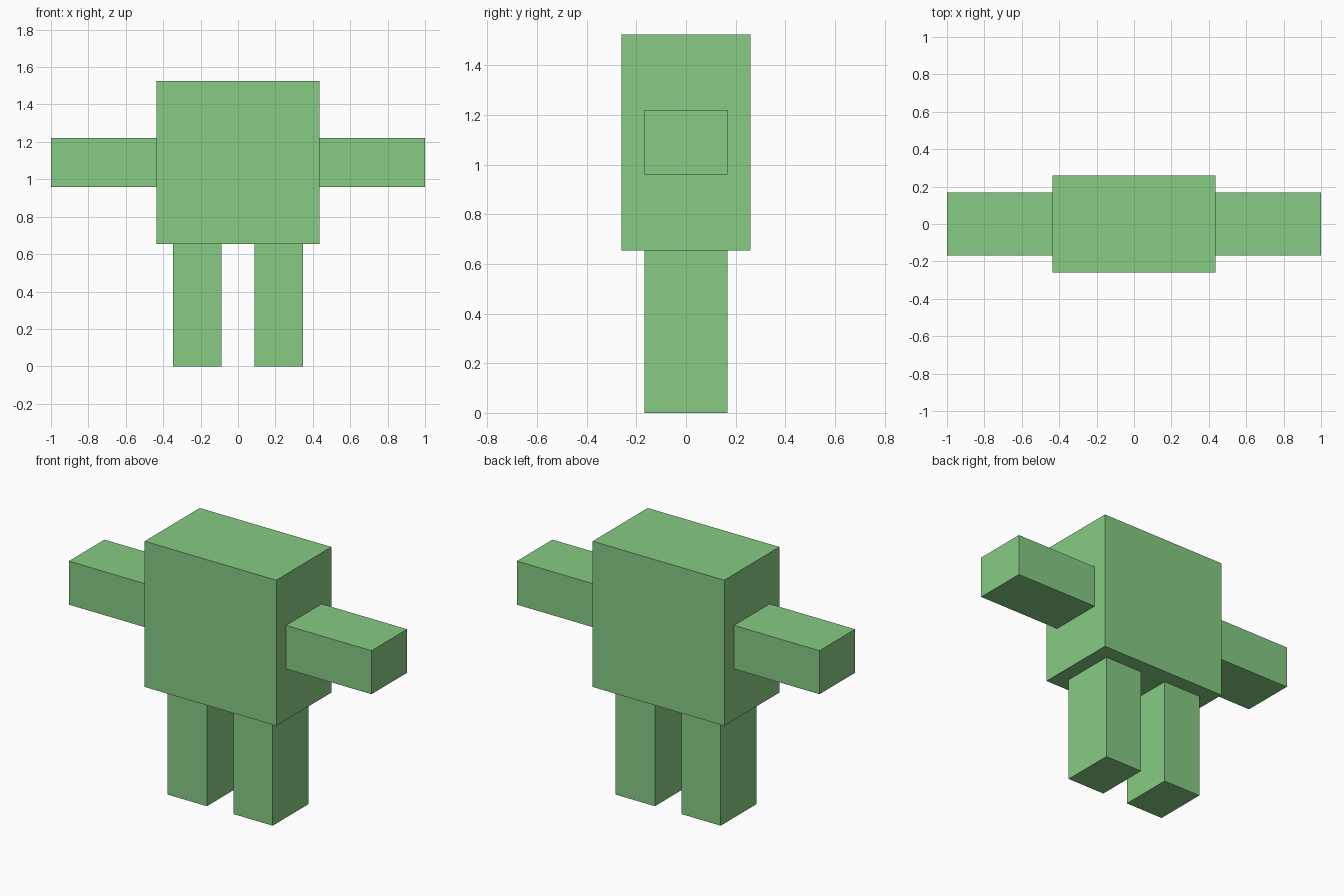
import bpy

if "Cube" in bpy.data.objects:
    bpy.data.objects.remove(bpy.data.objects["Cube"])

green = bpy.data.materials.new("leaf_green")
green.diffuse_color = (0.24, 0.6, 0.23, 1)
green.use_nodes = True
green.node_tree.nodes["Principled BSDF"].inputs["Base Color"].default_value = green.diffuse_color


def box(name, lo, hi):
    """Axis-aligned box between two corners."""
    centre = [(a + b) / 2 for a, b in zip(lo, hi)]
    bpy.ops.mesh.primitive_cube_add(size=1, location=centre)
    ob = bpy.context.object
    ob.name = name
    ob.scale = [b - a for a, b in zip(lo, hi)]
    bpy.ops.object.transform_apply(location=False, rotation=False, scale=True)
    ob.data.materials.append(green)
    return ob


# Large block body
W, D, BOTTOM, TOP = 0.435, 0.26, 0.655, 1.525
box("body", (-W, -D, BOTTOM), (W, D, TOP))

# Limbs, one pair on each side
LIMB = 0.168
for side, s in (("left", -1), ("right", 1)):
    ax = sorted((s * W, s * 1.0))
    box(side + "_arm", (ax[0], -LIMB, 0.96), (ax[1], LIMB, 1.22))
    lx = sorted((s * 0.088, s * 0.347))
    box(side + "_leg", (lx[0], -LIMB, 0), (lx[1], LIMB, BOTTOM))
